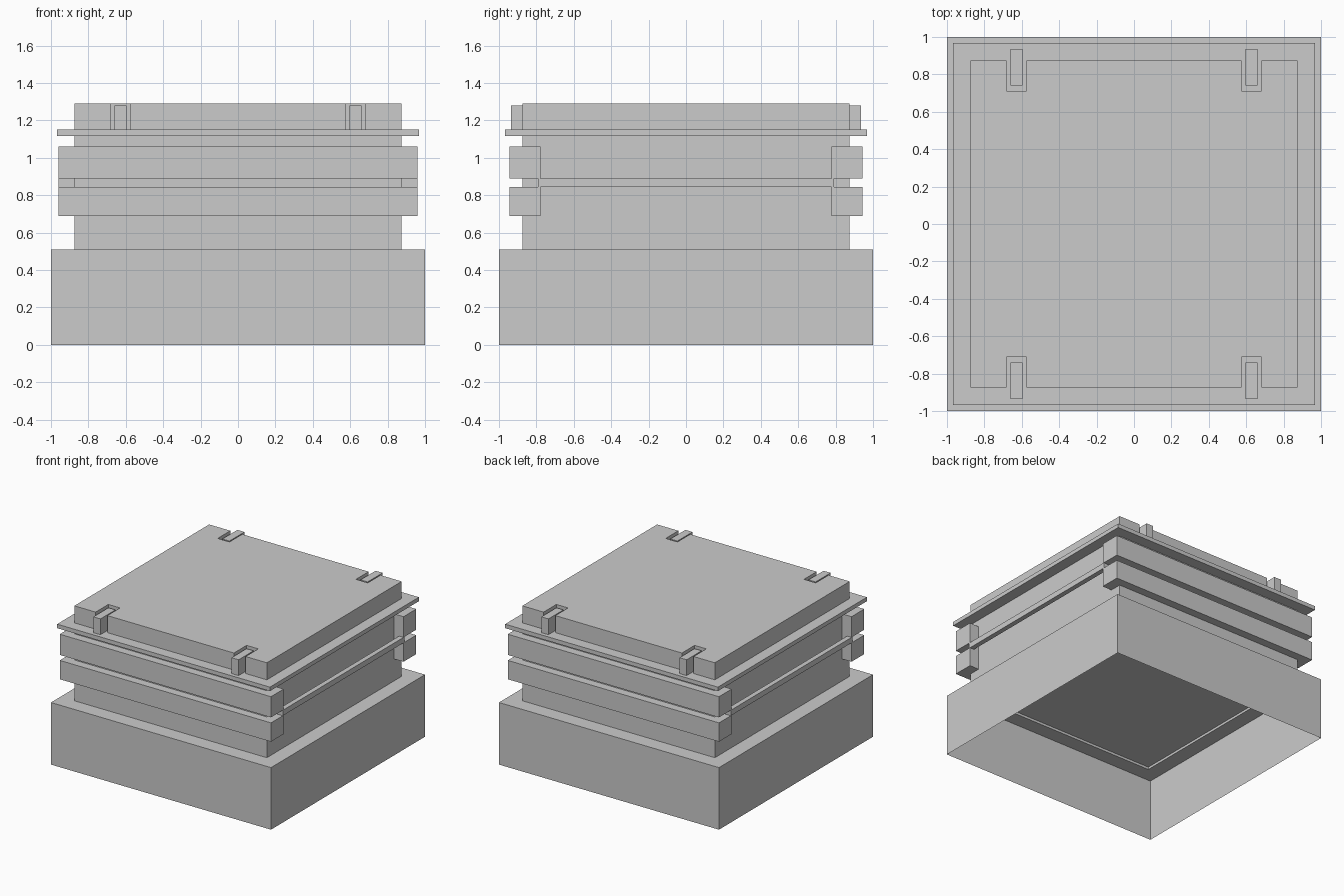
import bpy, bmesh

if "Cube" in bpy.data.objects:
    bpy.data.objects.remove(bpy.data.objects["Cube"])


def finish(bm, name):
    bmesh.ops.recalc_face_normals(bm, faces=bm.faces)
    mesh = bpy.data.meshes.new(name)
    bm.to_mesh(mesh)
    bm.free()
    obj = bpy.data.objects.new(name, mesh)
    bpy.context.collection.objects.link(obj)
    return obj


def box(name, x, y, z):
    """Closed box from (min, max) ranges."""
    bm = bmesh.new()
    bmesh.ops.create_cube(bm, size=1)
    for v in bm.verts:
        v.co = [r[0] if c < 0 else r[1] for c, r in zip(v.co, (x, y, z))]
    return finish(bm, name)


def span(a, b, s):
    """Range a..b mirrored to side s."""
    return tuple(sorted((a * s, b * s)))


def prism(name, outline, z0, z1):
    """Outline extruded upward."""
    bm = bmesh.new()
    face = bm.faces.new([bm.verts.new((x, y, z0)) for x, y in outline])
    ext = bmesh.ops.extrude_face_region(bm, geom=[face], use_keep_orig=True)
    for v in ext["geom"]:
        if isinstance(v, bmesh.types.BMVert):
            v.co.z = z1
    return finish(bm, name)


# Base: thin shell, open underneath, with a ledge around the body
bm = bmesh.new()
loops = []
for r, z in ((1, 0), (1, 0.51), (0.875, 0.51), (0.875, 0.53)):
    loops.append([bm.verts.new((sx * r, sy * r, z))
                  for sx, sy in ((-1, -1), (1, -1), (1, 1), (-1, 1))])
for a, b in zip(loops, loops[1:]):
    for i in range(4):
        j = (i + 1) % 4
        bm.faces.new((a[i], a[j], b[j], b[i]))
finish(bm, "base_shell")

# Main body and the thin flange under the lid
box("body", (-0.875, 0.875), (-0.875, 0.875), (0.53, 1.12))
box("flange", (-0.967, 0.967), (-0.967, 0.967), (1.117, 1.15))

# Lid with four notches in the front and back edges
quarter = [(0.875, 0.875), (0.682, 0.875), (0.682, 0.71),
           (0.575, 0.71), (0.575, 0.875)]
outline = (quarter
           + [(-x, y) for x, y in reversed(quarter)]
           + [(-x, -y) for x, y in quarter]
           + [(x, -y) for x, y in reversed(quarter)])
prism("lid", outline, 1.15, 1.29)

for sy, side in ((-1, "front"), (1, "back")):
    # Latch tabs standing in the notches
    for sx, hand in ((-1, "left"), (1, "right")):
        box(f"latch_{side}_{hand}", span(0.596, 0.66, sx),
            span(0.74, 0.935, sy), (1.15, 1.28))
        # End plate joining the upper and lower bars
        box(f"bar_end_plate_{side}_{hand}", span(0.87, 0.96, sx),
            span(0.778, 0.79, sy), (0.69, 1.06))
    # Two horizontal bars wrapping the corners
    for z, level in (((0.69, 0.845), "lower"), ((0.89, 1.06), "upper")):
        box(f"bar_{side}_{level}", (-0.96, 0.96), span(0.778, 0.943, sy), z)

# Side straps running between the bar ends
for sx, hand in ((-1, "left"), (1, "right")):
    box(f"side_strap_{hand}", span(0.92, 0.96, sx), (-0.778, 0.778), (0.845, 0.89))
